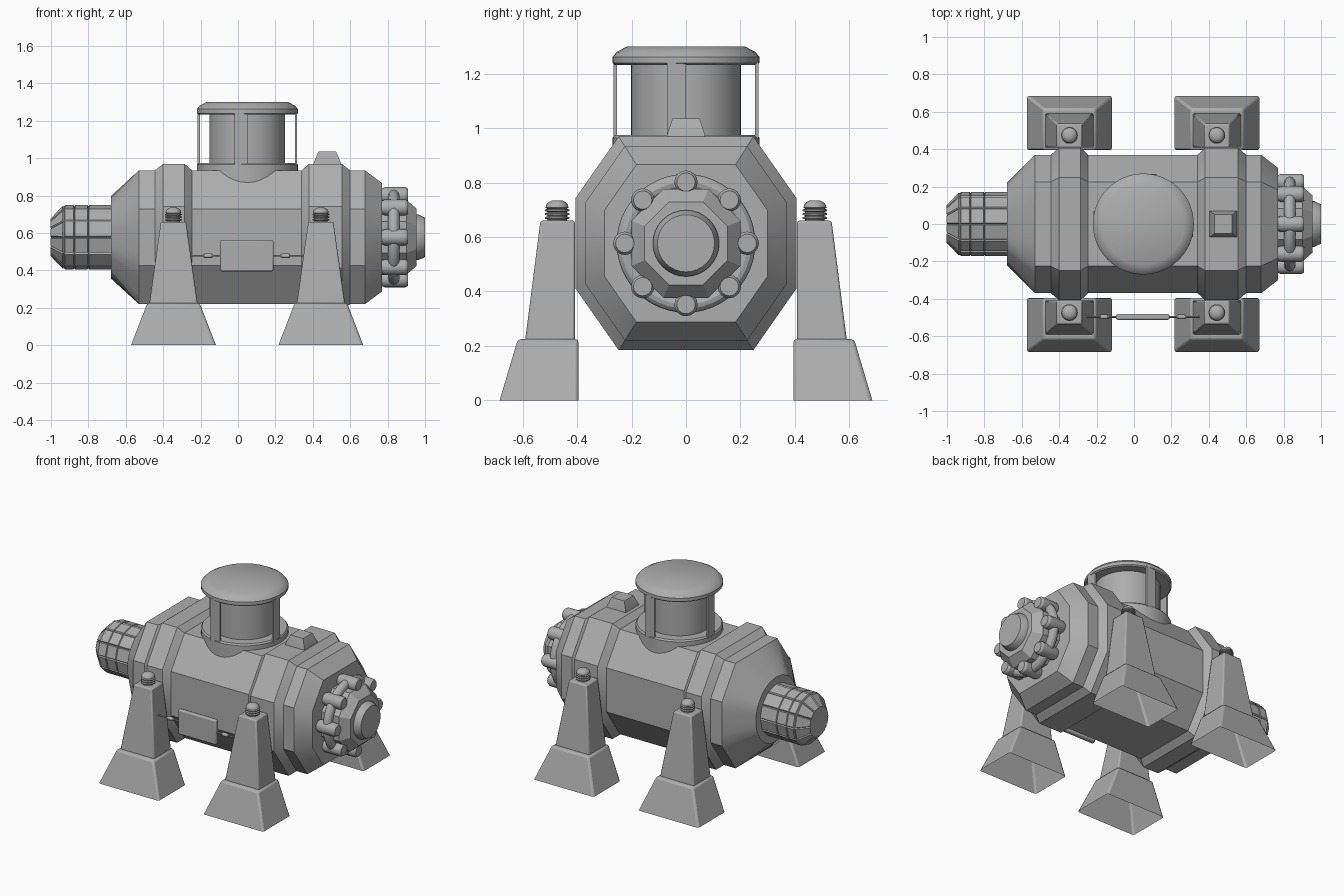
import bpy, bmesh, math
from mathutils import Vector

if "Cube" in bpy.data.objects:
    bpy.data.objects.remove(bpy.data.objects["Cube"])

CZ = 0.577  # height of the drum axis
grey = bpy.data.materials.new("machine_grey")
grey.diffuse_color = (0.42, 0.42, 0.42, 1)
grey.use_nodes = True
grey.node_tree.nodes["Principled BSDF"].inputs["Base Color"].default_value = grey.diffuse_color


def finish(name, bm, bevel=0.0):
    bmesh.ops.recalc_face_normals(bm, faces=bm.faces[:])
    me = bpy.data.meshes.new(name)
    bm.to_mesh(me)
    bm.free()
    me.materials.append(grey)
    ob = bpy.data.objects.new(name, me)
    bpy.context.collection.objects.link(ob)
    if bevel:
        mod = ob.modifiers.new("bevel", 'BEVEL')
        mod.width, mod.segments = bevel, 2
    bpy.ops.object.select_all(action='DESELECT')
    ob.select_set(True)
    bpy.context.view_layer.objects.active = ob
    bpy.ops.object.shade_smooth_by_angle(angle=math.radians(29))
    return ob


def loft(rings, start_cap=True, end_cap=True):
    """Skin a list of equal-length point rings."""
    bm = bmesh.new()
    vs = [[bm.verts.new(p) for p in r] for r in rings]
    n = len(vs[0])
    for a, b in zip(vs, vs[1:]):
        for i in range(n):
            j = (i + 1) % n
            bm.faces.new((a[i], a[j], b[j], b[i]))
    if start_cap:
        bm.faces.new(vs[0][::-1])
    if end_cap:
        bm.faces.new(vs[-1])
    return bm


def turned(profile, n=32, axis='Z', loc=(0, 0, 0), turn=0.0):
    """Turn a (radius, distance) profile around an axis."""
    rings = []
    for r, h in profile:
        ring = []
        for i in range(n):
            a = turn + math.tau * i / n
            c, s = r * math.cos(a), r * math.sin(a)
            p = (h, c, s) if axis == 'X' else (c, s, h)
            ring.append(Vector(p) + Vector(loc))
        rings.append(ring)
    return loft(rings)


def rect(x0, x1, y0, y1, z):
    return [(x0, y0, z), (x1, y0, z), (x1, y1, z), (x0, y1, z)]


# Drum: stretched octagon with two raised bands and a tapered right end
OCT = [(.37, -.15), (.37, .15), (.225, .357), (-.225, .357),
       (-.37, .15), (-.37, -.15), (-.225, -.357), (.225, -.357)]


def oct_ring(x, k):
    return [(x, y * k, CZ + z * k) for y, z in OCT]


stations = [(-.53, 1), (-.445, 1), (-.40, 1.1), (-.285, 1.1), (-.245, 1),
            (.34, 1), (.38, 1.1), (.555, 1.1), (.60, 1), (.68, 1), (.77, .81)]
finish("drum", loft([oct_ring(x, k) for x, k in stations], start_cap=False))

# Left shoulder: blends the octagon into a circle
outer, inner = [], []
for i in range(8):
    a, b = Vector(OCT[i]), Vector(OCT[(i + 1) % 8])
    for t in range(4):
        p = a.lerp(b, t / 4)
        outer.append((-.53, p.x, CZ + p.y))
        q = p.normalized() * .22
        inner.append((-.68, q.x, CZ + q.y))
finish("left_shoulder", loft([inner, outer], end_cap=False))

# Left nozzle: twelve sides of raised panels
bm = turned([(.092, -1), (.165, -.93), (.165, -.875), (.165, -.80), (.165, -.66)],
            12, 'X', (0, 0, CZ))
panels = [f for f in bm.faces if len(f.verts) == 4]
bmesh.ops.recalc_face_normals(bm, faces=bm.faces[:])
bmesh.ops.inset_individual(bm, faces=panels, thickness=.006, depth=.008)
finish("nozzle", bm)

# Right hub and its round boss
finish("hub", turned([(.217, .75), (.217, .90), (.165, .955)], 8, 'X',
                     (0, 0, CZ), math.pi / 8))
finish("hub_boss", turned([(.122, .94), (.122, .965), (.105, 1.0)], 32, 'X', (0, 0, CZ)))

# Pipe ring with eight studs around the hub
bm = bmesh.new()
rows = []
for i in range(48):
    a = math.tau * i / 48
    row = []
    for j in range(12):
        b = math.tau * j / 12
        r = .225 + .03 * math.cos(b)
        row.append(bm.verts.new((.833 + .03 * math.sin(b), r * math.cos(a), CZ + r * math.sin(a))))
    rows.append(row)
for i in range(48):
    for j in range(12):
        k, m = (i + 1) % 48, (j + 1) % 12
        bm.faces.new((rows[i][j], rows[k][j], rows[k][m], rows[i][m]))
finish("pipe_ring", bm)
for i in range(8):
    a = math.tau * i / 8
    finish("ring_stud", turned([(.034, .765), (.043, .785), (.043, .895), (.034, .91)], 16, 'X',
                               (0, .225 * math.cos(a), CZ + .225 * math.sin(a))))

# Turret: collar, core, thin posts and cap
TX = .05
finish("turret_collar", turned([(.27, .80), (.27, .965), (.262, .975)], 48, loc=(TX, 0, 0)))
finish("turret_core", turned([(.202, .95), (.202, 1.25)], 48, loc=(TX, 0, 0)))
finish("turret_cap", turned([(.262, 1.233), (.27, 1.24), (.27, 1.262), (.255, 1.28), (.218, 1.30)],
                            48, loc=(TX, 0, 0)))
for i in range(4):
    a = math.pi / 2 * i
    c, s = math.cos(a), math.sin(a)
    ring = [(-.07, -.266), (0, -.266), (0, -.254), (-.07, -.254)]
    pts = [(TX + x * c - y * s, x * s + y * c) for x, y in ring]
    finish("turret_post", loft([[(x, y, z) for x, y in pts] for z in (.96, 1.245)]))

# Hatch block on top of the right band
finish("top_block", loft([rect(.402, .552, -.073, .073, .95), rect(.405, .55, -.07, .07, .975),
                          rect(.43, .525, -.05, .05, 1.035)]))

# Four feet, hollow below, with legs and threaded knobs
for cx in (-.345, .443):
    for s in (-1, 1):
        finish("foot", loft([rect(cx - .227, cx + .227, s * .395, s * .685, 0),
                             rect(cx - .14, cx + .14, s * .395, s * .618, .225)],
                            start_cap=False), .012)
        finish("leg", loft([rect(cx - .13, cx + .13, s * .408, s * .592, .215),
                            rect(cx - .067, cx + .067, s * .408, s * .535, .66)]), .008)
        knob = [(.036, .65)]
        for t in range(3):
            z = .665 + .014 * t
            knob += [(.036, z), (.045, z + .003), (.045, z + .008), (.036, z + .011)]
        knob += [(.042, .708), (.040, .718), (.032, .728), (.018, .735)]
        finish("knob", turned(knob, 20, loc=(cx, s * .474, 0)))

# Control panel hung on a thin rod between the front legs
finish("control_panel", loft([[(x, y, z) for x, z in
                               ((-.095, .395), (.19, .395), (.19, .562), (-.095, .562))]
                              for y in (-.512, -.481)]), .008)
rod_at = (0, -.497, .478)
finish("rod", turned([(.005, -.27), (.005, .37)], 10, 'X', rod_at))
for x in (-.185, .228):
    finish("rod_sleeve", turned([(.008, x), (.012, x + .006), (.012, x + .044), (.008, x + .05)],
                                12, 'X', rod_at))
